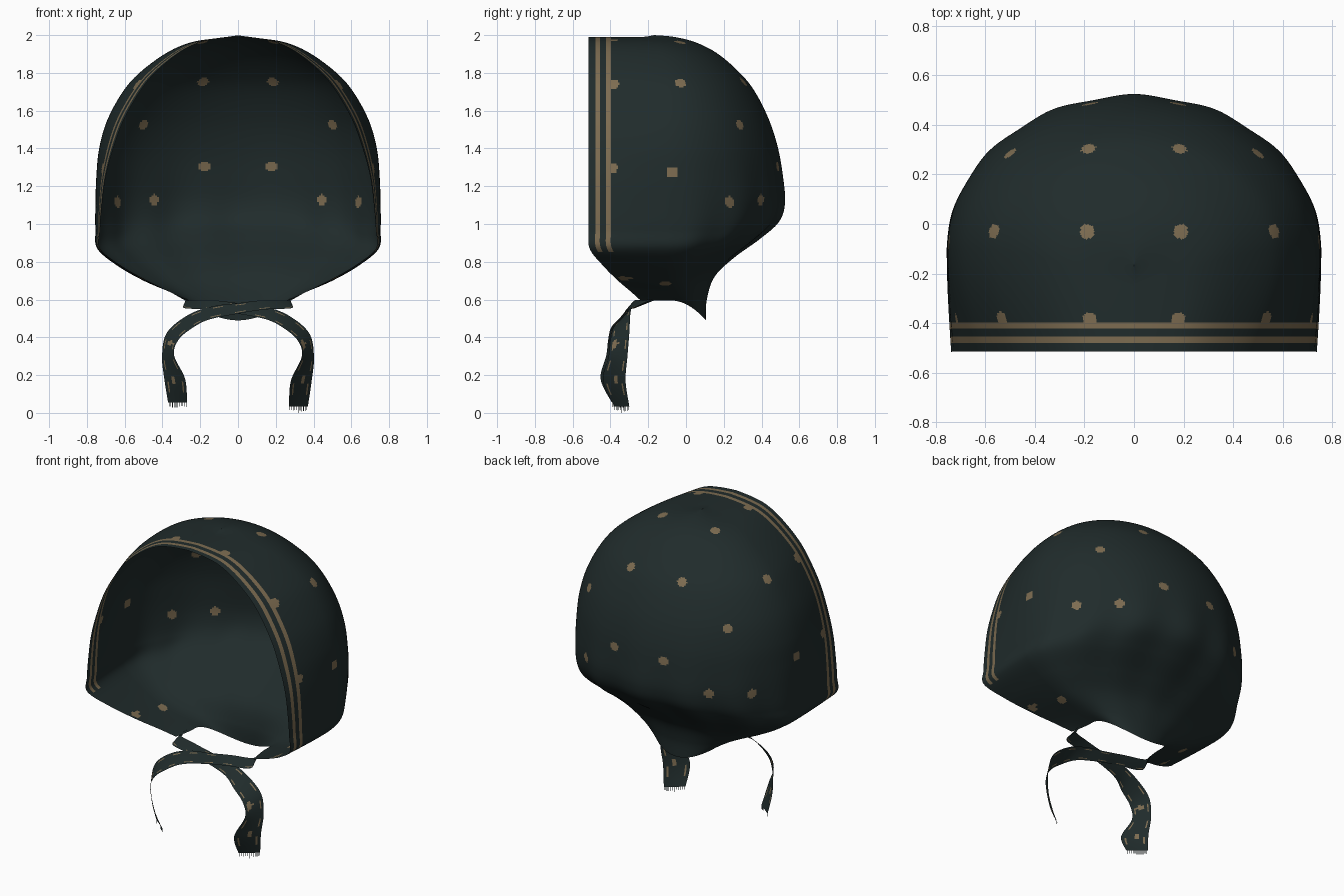
import bpy, bmesh, math, random
from mathutils import Vector

if "Cube" in bpy.data.objects:
    bpy.data.objects.remove(bpy.data.objects["Cube"])

random.seed(4)

def material(name, rgb):
    m = bpy.data.materials.new(name)
    m.diffuse_color = (*rgb, 1)
    m.use_nodes = True
    m.node_tree.nodes["Principled BSDF"].inputs["Base Color"].default_value = m.diffuse_color
    return m

CLOTH = material("dark teal cloth", (0.0145, 0.0245, 0.0245))
GOLD = material("dull gold print", (0.205, 0.15, 0.082))

def catmull(rows, i, t):
    """Smooth interpolation between rows i and i+1."""
    p = [rows[min(max(k, 0), len(rows) - 1)] for k in (i - 1, i, i + 1, i + 2)]
    return [0.5 * (2 * b + (c - a) * t + (2 * a - 5 * b + 4 * c - d) * t * t
                   + (3 * b - a - 3 * c + d) * t ** 3) for a, b, c, d in zip(*p)]

def resample(rows, n):
    out = [catmull(rows, i, k / n) for i in range(len(rows) - 1) for k in range(n)]
    return out + [list(rows[-1])]

def grid_object(name, grid, rule, spots=(), radius=0.03):
    """Sheet from a grid of points; rule(row, col, centre) is True where gold."""
    bm = bmesh.new()
    vs = [[bm.verts.new(p) for p in row] for row in grid]
    for r in range(len(vs) - 1):
        for c in range(len(vs[r]) - 1):
            f = bm.faces.new((vs[r][c], vs[r][c + 1], vs[r + 1][c + 1], vs[r + 1][c]))
            f.smooth = True
            f.material_index = int(rule(r, c, f.calc_center_median()))
    bmesh.ops.remove_doubles(bm, verts=bm.verts, dist=0.0002)
    bmesh.ops.recalc_face_normals(bm, faces=bm.faces)
    # round printed spots
    cen = [(f, f.calc_center_median()) for f in bm.faces]
    for s in spots:
        s = Vector(s)
        mid = min(cen, key=lambda fc: (fc[1] - s).length_squared)[1]
        for f, p in cen:
            if (p - mid).length < radius:
                f.material_index = 1
    me = bpy.data.meshes.new(name)
    bm.to_mesh(me)
    bm.free()
    me.materials.append(CLOTH)
    me.materials.append(GOLD)
    ob = bpy.data.objects.new(name, me)
    bpy.context.collection.objects.link(ob)
    return ob

# Bonnet slices: z front, z back, half width at rim, half width at middle,
# y of rim, y of middle, y of back
SLICES = [
    (.595, .49, .28, .255, -.24, -.08, .105),
    (.64, .60, .36, .36, -.29, -.09, .11),
    (.70, .72, .48, .50, -.36, -.10, .15),
    (.78, .82, .62, .64, -.44, -.10, .25),
    (.87, .92, .73, .745, -.51, -.10, .385),
    (.97, 1.01, .73, .755, -.515, -.10, .485),
    (1.10, 1.11, .72, .755, -.515, -.10, .52),
    (1.25, 1.25, .70, .75, -.515, -.10, .512),
    (1.40, 1.40, .66, .735, -.515, -.10, .487),
    (1.55, 1.55, .605, .692, -.515, -.10, .44),
    (1.70, 1.70, .52, .61, -.515, -.10, .365),
    (1.80, 1.80, .44, .522, -.515, -.11, .285),
    (1.90, 1.90, .32, .388, -.515, -.13, .17),
    (1.957, 1.96, .215, .265, -.515, -.17, .055),
    (1.98, 1.99, .11, .14, -.515, -.21, -.06),
    (1.99, 2.0, 0, 0, -.515, -.25, -.17),
]
EDGE = [0, .018, .035, .06, .092, .118]   # stripe borders behind the rim
NF, NB, SUB = 32, 88, 15

def half_slice(row, v):
    zf, zb, xf, xo, yf, yc, yb = row
    span = yc - yf
    s = min(1, span / .26)
    ys = [yf + d * s for d in EDGE]
    ys += [ys[-1] + (yc - ys[-1]) * k / NF for k in range(1, NF + 1)]
    pts = [(xf + (xo - xf) * math.sin(math.pi / 2 * (y - yf) / span), y, zf) for y in ys]
    gather = math.exp(-((v - 0.29) / 0.15) ** 2)      # soft pleats above the neck
    for k in range(1, NB + 1):
        a = math.pi / 2 * k / NB
        sn = math.sin(a)
        q = 1 + 0.016 * gather * sn * (math.cos((math.pi / 2 - a) * 14) - 0.3)
        pts.append((xo * math.cos(a) * q, yc + (yb - yc) * sn * q, zf + (zb - zf) * sn * sn))
    return pts

rows = resample(SLICES, SUB)
grid = []
for i, row in enumerate(rows):
    h = half_slice(row, i / len(rows))
    grid.append(h + [(-x, y, z) for x, y, z in reversed(h[:-1])])
ncol = len(grid[0]) - 1

def rim_stripe(r, c, p):
    return min(c, ncol - 1 - c) in (2, 4) and p.z > 0.85

HALF_SPOTS = [
    (.19, -.03, 1.96), (.19, .31, 1.76), (.56, -.03, 1.74), (.50, .29, 1.53),
    (.18, .49, 1.31), (.44, .39, 1.13), (.63, .22, 1.12), (.74, -.07, 1.27),
    (.18, -.385, 1.97), (.53, -.385, 1.74), (.69, -.395, 1.29),
    (.51, -.33, .71), (.47, -.11, .67),
]
spots = [(s * x, y, z) for x, y, z in HALF_SPOTS for s in (1, -1)]
grid_object("bonnet", grid, rim_stripe, spots)

# Ties: centre point and half-width vector along each crossing ribbon
TIE = [
    (-.27, -.17, .595, 0, .03, .012),
    (-.275, -.24, .575, .01, .03, .02),
    (-.14, -.28, .572, 0, .025, .025),
    (0, -.295, .553, 0, .02, .028),
    (.14, -.315, .53, -.01, .03, .035),
    (.25, -.34, .485, .01, .045, .035),
    (.345, -.35, .405, .03, .05, .02),
    (.37, -.36, .30, .032, .05, 0),
    (.335, -.38, .17, .055, .06, 0),
    (.32, -.34, .035, .05, .04, 0),
]
for side, name, dy, lift in ((1, "right_tie", 0, 0), (-1, "left_tie", -.012, .02)):
    path = resample(TIE, 10)
    strip = []
    for i, (x, y, z, a, b, c) in enumerate(path):
        z += lift * (i / (len(path) - 1)) ** 6
        strip.append([(side * (x + a * w), y + dy + b * w, z + c * w)
                      for w in (-1, -.75, -.62, -.3, 0, .3, .62, .75, 1)])
    dots = [(side * .36, -.38, .37), (side * .34, -.38, .18)]
    grid_object(name, strip,
                lambda r, c, p: c in (1, 6) and p.z < .58 and r % 9 < 4, dots, 0.02)

    # frayed threads at the end of the ribbon
    end0, end1 = Vector(strip[-1][0]), Vector(strip[-1][-1])
    bm = bmesh.new()
    for k in range(11):
        p = end0.lerp(end1, (k + .25) / 11)
        q = end0.lerp(end1, (k + .6) / 11)
        length = p.z if (k == 5 and side == 1) else random.uniform(.018, .028)
        drop = Vector((0, 0, length))
        bm.faces.new([bm.verts.new(t) for t in (p, q, q - drop, p - drop)])
    me = bpy.data.meshes.new(name + "_fringe")
    bm.to_mesh(me)
    bm.free()
    me.materials.append(CLOTH)
    bpy.context.collection.objects.link(bpy.data.objects.new(name + "_fringe", me))
